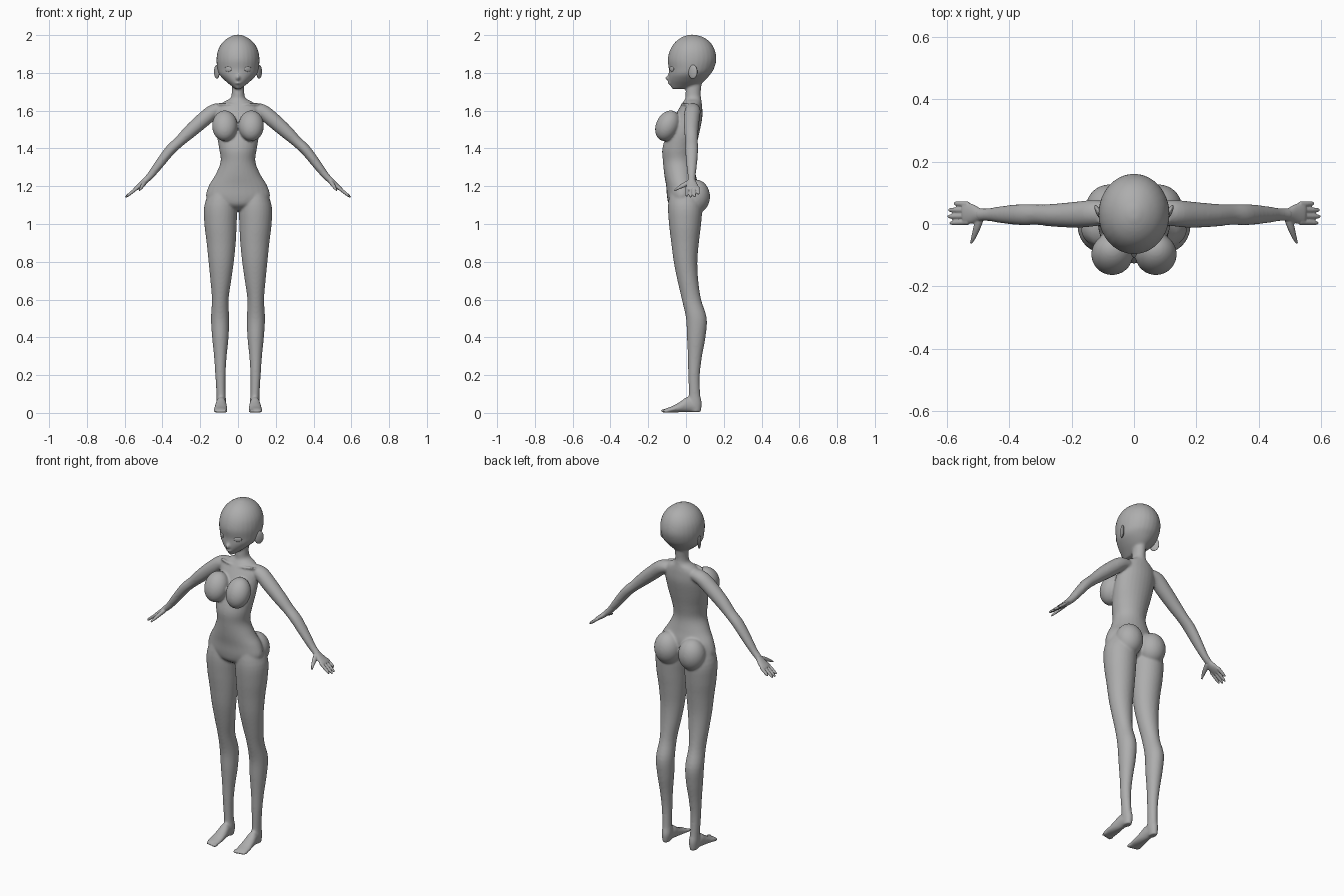
import bpy, bmesh, math
from mathutils import Vector, Matrix

cube = bpy.data.objects.get("Cube")
if cube:
    bpy.data.objects.remove(cube, do_unlink=True)

SIDES = 28
STEPS = 4

clay = bpy.data.materials.new("grey_clay")
clay.use_nodes = True
GREY = (0.42, 0.42, 0.42, 1)
clay.diffuse_color = GREY
clay.node_tree.nodes["Principled BSDF"].inputs["Base Color"].default_value = GREY


def smooth_rows(rows):
    """Catmull-Rom interpolation between the rows of a profile table."""
    out = []
    last = len(rows) - 1
    for i in range(last):
        p, q, r, s = (rows[max(0, min(last, i + k))] for k in (-1, 0, 1, 2))
        for step in range(STEPS):
            t = step / STEPS
            out.append([b + t / 2 * (c - a + t * (2*a - 5*b + 4*c - d + t * (3*(b - c) + d - a)))
                        for a, b, c, d in zip(p, q, r, s)])
    out.append(list(rows[-1]))
    return out


def skin_rings(bm, rings):
    """Closed surface through elliptical rings given as (centre, axis, axis)."""
    loops = []
    for centre, u, v in rings:
        loop = []
        for i in range(SIDES):
            angle = math.tau * i / SIDES
            loop.append(bm.verts.new(centre + u * math.cos(angle) + v * math.sin(angle)))
        loops.append(loop)
    for lower, upper in zip(loops, loops[1:]):
        for i in range(SIDES):
            j = (i + 1) % SIDES
            bm.faces.new((lower[i], lower[j], upper[j], upper[i]))
    bm.faces.new(loops[0])
    bm.faces.new(loops[-1])


def loft(bm, rows, along="Z"):
    """Rows: position along the axis, then x limits and y (or z) limits."""
    rings = []
    for s, x0, x1, d0, d1 in smooth_rows(rows):
        x, d = (x0 + x1) / 2, (d0 + d1) / 2
        u = Vector(((x1 - x0) / 2, 0, 0))
        half = (d1 - d0) / 2
        if along == "Z":
            rings.append((Vector((x, d, s)), u, Vector((0, half, 0))))
        else:
            rings.append((Vector((x, s, d)), u, Vector((0, 0, half))))
    skin_rings(bm, rings)


def centred(rows):
    return [(z, -w, w, front, back) for z, w, front, back in rows]


def tube(bm, rows):
    """Rows: x, y, z, then the radius across and the thickness."""
    rows = smooth_rows(rows)
    points = [Vector(r[:3]) for r in rows]
    rings = []
    for i, row in enumerate(rows):
        tangent = points[min(i + 1, len(rows) - 1)] - points[max(i - 1, 0)]
        v = tangent.cross(Vector((0, 1, 0))).normalized()
        u = v.cross(tangent).normalized()
        rings.append((points[i], u * row[3], v * row[4]))
    skin_rings(bm, rings)


def ellipsoid(bm, centre, radii, turn=0, axis="X"):
    matrix = (Matrix.Translation(centre) @ Matrix.Rotation(math.radians(turn), 4, axis)
              @ Matrix.Diagonal((*radii, 1)))
    bmesh.ops.create_uvsphere(bm, u_segments=32, v_segments=20, radius=1, matrix=matrix)


def add_mirrored(bm):
    copy = bmesh.ops.duplicate(bm, geom=bm.verts[:] + bm.edges[:] + bm.faces[:])
    verts = [g for g in copy["geom"] if isinstance(g, bmesh.types.BMVert)]
    bmesh.ops.scale(bm, vec=(-1, 1, 1), verts=verts)


def finish(bm, name, voxel=None, passes=0):
    bmesh.ops.recalc_face_normals(bm, faces=bm.faces[:])
    mesh = bpy.data.meshes.new(name)
    bm.to_mesh(mesh)
    bm.free()
    mesh.materials.append(clay)
    mesh.polygons.foreach_set("use_smooth", [True] * len(mesh.polygons))
    obj = bpy.data.objects.new(name, mesh)
    bpy.context.collection.objects.link(obj)
    if voxel:
        blend = obj.modifiers.new("blend", "REMESH")
        blend.mode = "VOXEL"
        blend.voxel_size = voxel
        blend.use_smooth_shade = True
        relax = obj.modifiers.new("relax", "SMOOTH")
        relax.factor = 0.5
        relax.iterations = passes
    return obj


# ---- body: paired parts first, then mirrored ----
body = bmesh.new()

# leg
loft(body, [
    (1.2, .03, .14, -.08, .06), (1.1, .006, .178, -.095, .085), (1, .007, .178, -.09, .08),
    (.9, .012, .166, -.078, .068), (.8, .022, .156, -.065, .06), (.7, .036, .146, -.045, .065),
    (.6, .05, .138, -.022, .08), (.5, .047, .143, 0, .11), (.4, .05, .137, .005, .103),
    (.3, .06, .127, .01, .085), (.2, .066, .12, .012, .073), (.1, .066, .114, .015, .075),
    (.05, .062, .113, .012, .084), (.005, .07, .108, .025, .078)])

# foot and toes
loft(body, [
    (.05, .066, .112, .005, .06), (.01, .062, .117, .004, .085), (-.03, .058, .123, .003, .06),
    (-.07, .055, .128, .002, .037), (-.1, .056, .128, .002, .026), (-.113, .064, .12, .004, .02)],
    along="Y")
for i in range(5):
    size = .011 if i == 0 else .0085
    ellipsoid(body, (.065 + .0135 * i, -.114 + .003 * i, size), (size * .9, .02, size))

# buttock and breast
ellipsoid(body, (.078, .053, 1.145), (.076, .074, .09))
ellipsoid(body, (.07, -.097, 1.52), (.067, .062, .085), turn=-25)

# arm and collarbone
tube(body, [
    (.07, .035, 1.61, .035, .03), (.125, .035, 1.598, .042, .038), (.18, .03, 1.555, .042, .04),
    (.254, .028, 1.49, .037, .036), (.31, .03, 1.437, .033, .029), (.36, .03, 1.39, .034, .028),
    (.42, .03, 1.313, .028, .024), (.465, .03, 1.255, .021, .019), (.5, .03, 1.222, .02, .016)])
tube(body, [(.012, -.02, 1.627, .007, .007), (.06, -.017, 1.635, .007, .007),
            (.11, .005, 1.635, .007, .007)])
add_mirrored(body)

# torso and neck
loft(body, centred([
    (1.79, .034, .01, .09), (1.7, .033, -.002, .078), (1.665, .042, -.004, .08),
    (1.645, .078, -.016, .083), (1.615, .108, -.035, .086), (1.56, .116, -.065, .086),
    (1.48, .113, -.1, .07), (1.4, .1, -.125, .052), (1.33, .092, -.122, .042),
    (1.26, .12, -.115, .052), (1.2, .156, -.105, .065), (1.14, .168, -.1, .06),
    (1.1, .12, -.088, .05), (1.072, .04, -.05, .02)]))

# head
loft(body, centred([
    (2.002, .015, .015, .05), (1.987, .05, -.025, .095), (1.96, .083, -.06, .13),
    (1.92, .106, -.085, .153), (1.87, .114, -.097, .161), (1.82, .109, -.091, .147),
    (1.79, .098, -.092, .127), (1.76, .07, -.091, .1), (1.735, .04, -.084, .065),
    (1.715, .014, -.074, .005)]))

# nose and lips
ellipsoid(body, (0, -.091, 1.775), (.011, .02, .014), turn=25)
ellipsoid(body, (0, -.087, 1.745), (.017, .01, .006))
finish(body, "body", voxel=.006, passes=7)


# ---- separate paired parts ----
def build_hand(bm):
    tube(bm, [(.475, .03, 1.245, .019, .017), (.495, .03, 1.226, .021, .015),
              (.515, .032, 1.207, .03, .014), (.54, .035, 1.188, .035, .011),
              (.548, .035, 1.182, .03, .008)])
    # fingers
    for i, tip in enumerate((.59, .597, .595, .577)):
        y = .006 + .019 * i
        spread = (i - 1.5) * .002
        rows = []
        for t, r in ((0, .009), (.5, .0085), (.85, .007), (1, .003)):
            x = .53 + (tip - .53) * t
            rows.append((x, y + spread * t, 1.194 - (x - .53) * .8, r, r))
        tube(bm, rows)
    # thumb
    tube(bm, [(.492, .022, 1.222, .014, .012), (.502, -.008, 1.208, .013, .011),
              (.512, -.038, 1.192, .009, .008), (.522, -.062, 1.177, .004, .004)])


def build_ear(bm):
    ellipsoid(bm, (.112, .036, 1.806), (.009, .027, .037), turn=-28, axis="Z")


def build_eye(bm):
    ellipsoid(bm, (.052, -.0755, 1.82), (.021, .005, .014), turn=31, axis="Z")


PAIRS = {"hand": (build_hand, .003, 4), "ear": (build_ear, None, 0), "eye": (build_eye, None, 0)}
for part, (build, voxel, passes) in PAIRS.items():
    for side, sign in (("left", 1), ("right", -1)):
        bm = bmesh.new()
        build(bm)
        bmesh.ops.scale(bm, vec=(sign, 1, 1), verts=bm.verts[:])
        finish(bm, f"{side}_{part}", voxel, passes)
